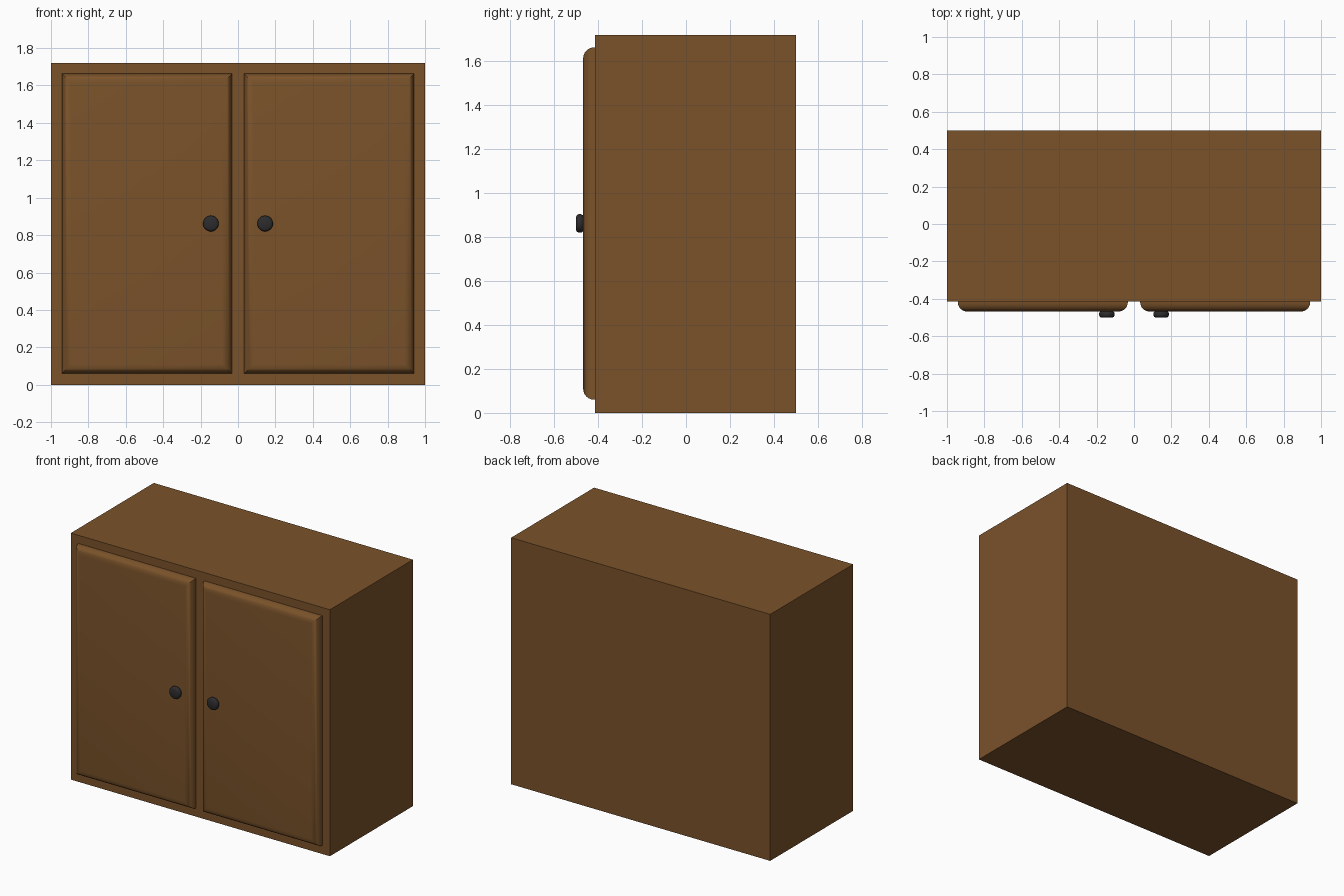
import bpy, bmesh, math
from mathutils import Matrix

if "Cube" in bpy.data.objects:
    bpy.data.objects.remove(bpy.data.objects["Cube"])


def material(name, color):
    m = bpy.data.materials.new(name)
    m.diffuse_color = color
    m.use_nodes = True
    m.node_tree.nodes["Principled BSDF"].inputs["Base Color"].default_value = m.diffuse_color
    return m


wood = material("wood", (0.195, 0.085, 0.023, 1))
dark = material("dark_metal", (0.025, 0.025, 0.027, 1))


def finish(bm, name, mat, smooth=False):
    bmesh.ops.recalc_face_normals(bm, faces=bm.faces)
    me = bpy.data.meshes.new(name)
    bm.to_mesh(me)
    bm.free()
    me.materials.append(mat)
    ob = bpy.data.objects.new(name, me)
    bpy.context.collection.objects.link(ob)
    if smooth:
        bpy.ops.object.select_all(action='DESELECT')
        ob.select_set(True)
        bpy.context.view_layer.objects.active = ob
        bpy.ops.object.shade_smooth_by_angle(angle=math.radians(35))
    return ob


def box(x0, x1, y0, y1, z0, z1):
    bm = bmesh.new()
    centre = ((x0 + x1) / 2, (y0 + y1) / 2, (z0 + z1) / 2)
    size = (x1 - x0, y1 - y0, z1 - z0)
    bmesh.ops.create_cube(bm, size=1, matrix=Matrix.Translation(centre) @ Matrix.Diagonal((*size, 1)))
    return bm


# Cabinet carcass
finish(box(-1, 1, -0.415, 0.5, 0, 1.72), "cabinet_body", wood)


# Door slab with only its front edges rounded, giving mitred corners
def door(name, x0, x1):
    bm = box(x0, x1, -0.468, -0.415, 0.06, 1.663)
    front = [e for e in bm.edges if all(v.co.y < -0.46 for v in e.verts)]
    bmesh.ops.bevel(bm, geom=front, offset=0.05, segments=6, profile=0.5, affect='EDGES')
    finish(bm, name, wood, True)


# Round knob, lathed around the y axis
def knob(name, x):
    profile = [(0, -0.465), (0.03, -0.465), (0.038, -0.47), (0.042, -0.477), (0.042, -0.488),
               (0.038, -0.496), (0.031, -0.5), (0, -0.5)]
    bm = bmesh.new()
    verts = [bm.verts.new((r, y, 0)) for r, y in profile]
    edges = [bm.edges.new(p) for p in zip(verts, verts[1:])]
    bmesh.ops.spin(bm, geom=verts + edges, cent=(0, 0, 0), axis=(0, 1, 0),
                   angle=2 * math.pi, steps=32)
    bmesh.ops.remove_doubles(bm, verts=bm.verts, dist=1e-4)
    bmesh.ops.translate(bm, verts=bm.verts, vec=(x, 0, 0.862))
    finish(bm, name, dark, True)


for side, s in (("left", -1), ("right", 1)):
    a, b = sorted((s * 0.033, s * 0.942))
    door(side + "_door", a, b)
    knob(side + "_knob", s * 0.145)
